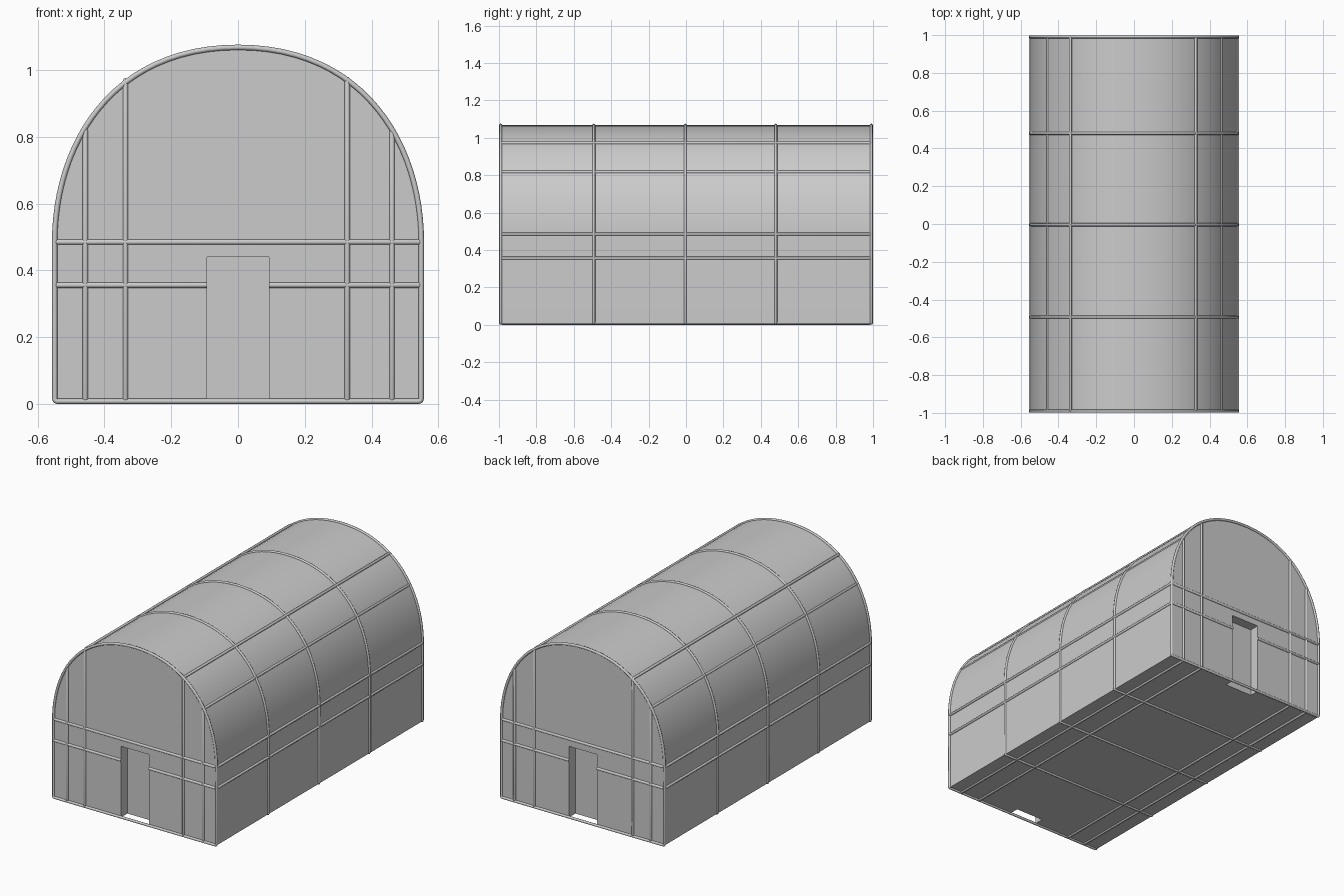
import bpy, bmesh
from mathutils import Vector

if "Cube" in bpy.data.objects:
    bpy.data.objects.remove(bpy.data.objects["Cube"], do_unlink=True)

W, L, Z0, EAVE, TOP = 0.549, 0.991, 0.008, 0.485, 1.068   # wall surfaces
R = 0.008                                                # tube radius
DOOR_W, DOOR_H, DOOR_D = 0.093, 0.44, 0.06

grey = bpy.data.materials.new("light grey")
grey.use_nodes = True
grey.diffuse_color = (0.6, 0.6, 0.6, 1)
grey.node_tree.nodes["Principled BSDF"].inputs["Base Color"].default_value = (0.6, 0.6, 0.6, 1)


def bezier(t):
    """Half of the roof arch, from the eave (t=0) to the ridge (t=1)."""
    a, b, c, d = (1-t)**3, 3*t*(1-t)**2, 3*t*t*(1-t), t**3
    return (W*(a+b) + 0.38*c, EAVE*a + (EAVE+0.29)*b + TOP*(c+d))


STEPS = 24
half = [bezier(i / STEPS) for i in range(STEPS + 1)]
arch = half + [(-x, z) for x, z in reversed(half[:-1])]
profile = [(W, Z0)] + arch + [(-W, Z0)]


def prism(name, outline, y0, y1):
    bm = bmesh.new()
    face = bm.faces.new([bm.verts.new((x, y0, z)) for x, z in outline])
    ext = bmesh.ops.extrude_face_region(bm, geom=[face], use_keep_orig=True)
    moved = [v for v in ext["geom"] if isinstance(v, bmesh.types.BMVert)]
    bmesh.ops.translate(bm, verts=moved, vec=(0, y1 - y0, 0))
    bmesh.ops.recalc_face_normals(bm, faces=bm.faces[:])
    mesh = bpy.data.meshes.new(name)
    bm.to_mesh(mesh)
    bm.free()
    mesh.materials.append(grey)
    obj = bpy.data.objects.new(name, mesh)
    bpy.context.collection.objects.link(obj)
    return obj


def soften(points, cyclic):
    """Replace sharp corners with tiny bends so the tube keeps its thickness."""
    pts = [Vector(p) for p in points]
    out = []
    for i, p in enumerate(pts):
        if not cyclic and i in (0, len(pts) - 1):
            out.append(p)
            continue
        a, b = (pts[i-1] - p).normalized(), (pts[(i+1) % len(pts)] - p).normalized()
        if a.dot(b) > -0.8:
            out += [p + a*R, p + (a+b)*R*0.28, p + b*R]
        else:
            out.append(p)
    return out


def tube(name, points, cyclic=True):
    curve = bpy.data.curves.new(name, "CURVE")
    curve.dimensions = "3D"
    curve.bevel_depth = R
    curve.bevel_resolution = 2
    curve.use_fill_caps = True
    pts = soften(points, cyclic)
    spline = curve.splines.new("POLY")
    spline.points.add(len(pts) - 1)
    for sp, p in zip(spline.points, pts):
        sp.co = (*p, 1)
    spline.use_cyclic_u = cyclic
    spline.use_smooth = True
    curve.materials.append(grey)
    obj = bpy.data.objects.new(name, curve)
    bpy.context.collection.objects.link(obj)
    return obj


# Arched shell with a door recess at each end
shell = prism("shell", profile, -L, L)
bpy.context.view_layer.objects.active = shell
door = [(-DOOR_W, -0.1), (DOOR_W, -0.1), (DOOR_W, DOOR_H), (-DOOR_W, DOOR_H)]
for s in (-1, 1):
    cutter = prism("door_cutter", door, s*(L - DOOR_D), s*(L + 0.1))
    mod = shell.modifiers.new("door_recess", "BOOLEAN")
    mod.operation, mod.solver, mod.object = "DIFFERENCE", "EXACT", cutter
    bpy.ops.object.modifier_apply(modifier=mod.name)
    bpy.data.objects.remove(cutter, do_unlink=True)
bpy.ops.object.select_all(action="DESELECT")
shell.select_set(True)
bpy.ops.object.shade_smooth_by_angle(angle=0.5)

# Arched ribs, closed under the floor
for i, y in enumerate((-L, -0.493, -0.004, 0.48, L)):
    tube(f"rib_{i+1}", [(x, y, z) for x, z in profile])

# Lengthwise hoops over the roof, down the ends and under the floor
for name, x, z in (("outer_left", 0.461, 0.817), ("inner_left", 0.327, 0.972),
                   ("inner_right", -0.337, 0.968), ("outer_right", -0.457, 0.822)):
    tube(f"{name}_hoop", [(x, -L, Z0), (x, -L, z), (x, L, z), (x, L, Z0)])

# Upper band all round, lower band broken by the doors
tube("eave_band", [(-W, -L, EAVE), (W, -L, EAVE), (W, L, EAVE), (-W, L, EAVE)])
for side, s in (("left", 1), ("right", -1)):
    tube(f"{side}_lower_band", [(s*DOOR_W, -L, 0.356), (s*W, -L, 0.356),
                                (s*W, L, 0.356), (s*DOOR_W, L, 0.356)], cyclic=False)
